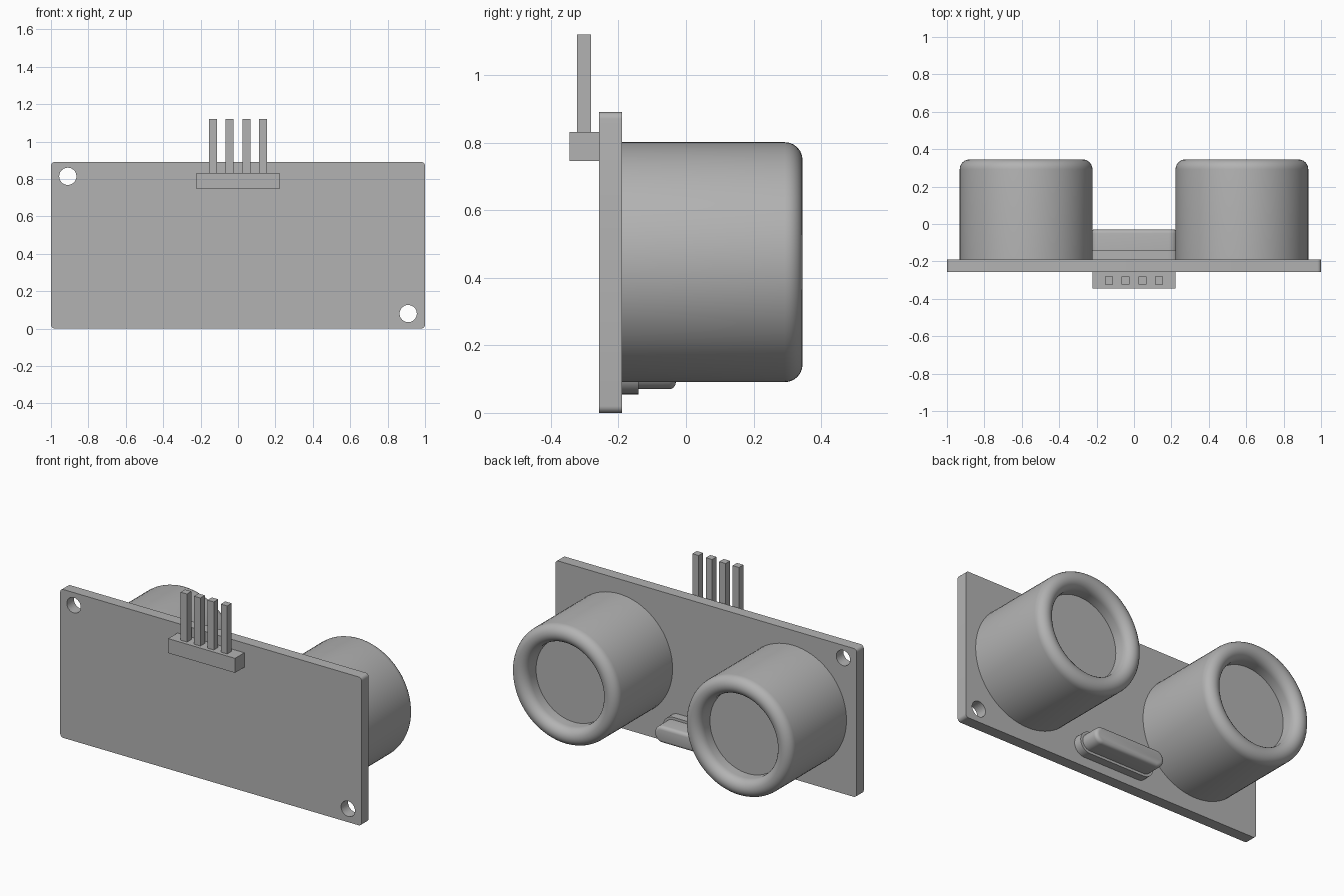
import bpy, bmesh, math
from mathutils import Matrix

cube = bpy.data.objects.get("Cube")
if cube:
    bpy.data.objects.remove(cube, do_unlink=True)

grey = bpy.data.materials.new("plain grey")
grey.use_nodes = True
COLOUR = (0.45, 0.45, 0.45, 1)
grey.diffuse_color = COLOUR
grey.node_tree.nodes["Principled BSDF"].inputs["Base Color"].default_value = COLOUR


def finish(bm, name, smooth=False):
    bmesh.ops.recalc_face_normals(bm, faces=bm.faces)
    mesh = bpy.data.meshes.new(name)
    bm.to_mesh(mesh)
    bm.free()
    mesh.materials.append(grey)
    obj = bpy.data.objects.new(name, mesh)
    bpy.context.collection.objects.link(obj)
    if smooth:
        bpy.ops.object.select_all(action='DESELECT')
        obj.select_set(True)
        bpy.context.view_layer.objects.active = obj
        bpy.ops.object.shade_smooth_by_angle(angle=math.radians(35))
    return obj


def box(name, x, y, z):
    """Box from (min, max) ranges."""
    bm = bmesh.new()
    size = [r[1] - r[0] for r in (x, y, z)]
    centre = [(r[1] + r[0]) / 2 for r in (x, y, z)]
    bmesh.ops.create_cube(bm, size=1, matrix=Matrix.Translation(centre) @ Matrix.Diagonal((*size, 1)))
    return finish(bm, name)


def rounded_slab(name, half_x, z, radius, y, steps, edge=0):
    """Rounded rectangle in XZ, extruded along y, with an optional rounded back edge."""
    bm = bmesh.new()
    corners = ((1, 1, 0), (-1, 1, 90), (-1, -1, 180), (1, -1, 270))
    mid, half_z = (z[0] + z[1]) / 2, (z[1] - z[0]) / 2
    ring = []
    for sx, sz, start in corners:
        for i in range(steps + 1):
            a = math.radians(start + 90 * i / steps)
            ring.append(bm.verts.new((sx * (half_x - radius) + radius * math.cos(a), y[0],
                                      mid + sz * (half_z - radius) + radius * math.sin(a))))
    bmesh.ops.remove_doubles(bm, verts=ring, dist=1e-5)
    face = bm.faces.new([v for v in ring if v.is_valid])
    out = bmesh.ops.extrude_face_region(bm, geom=[face], use_keep_orig=True)["geom"]
    moved = [g for g in out if isinstance(g, bmesh.types.BMVert)]
    bmesh.ops.translate(bm, verts=moved, vec=(0, y[1] - y[0], 0))
    if edge:
        rim = [e for e in bm.edges if all(v in moved for v in e.verts)]
        bmesh.ops.bevel(bm, geom=rim, offset=edge, segments=4, profile=0.5, affect='EDGES')
    return finish(bm, name, True)


# Circuit board with two mounting holes
BOARD_FRONT, BOARD_BACK = -0.257, -0.19
board = rounded_slab("circuit_board", 1, (0, 0.89), 0.02, (BOARD_FRONT, BOARD_BACK), 5)
for i, (x, z) in enumerate(((-0.91, 0.814), (0.91, 0.08))):
    bm = bmesh.new()
    bmesh.ops.create_cone(bm, cap_ends=True, segments=40, radius1=0.046, radius2=0.046, depth=0.3,
                          matrix=Matrix.Translation((x, -0.22, z)) @ Matrix.Rotation(math.pi / 2, 4, 'X'))
    cutter = finish(bm, f"hole_cutter_{i + 1}")
    cutter.hide_render = True
    cutter.hide_viewport = True
    cutter.display_type = 'WIRE'
    cut = board.modifiers.new("hole", 'BOOLEAN')
    cut.object = cutter
    cut.solver = 'EXACT'

# Two round transducers: a lathed can with a rolled rim and a recessed face
R_OUT, R_IN, BACK, FLOOR = 0.355, 0.25, 0.345, 0.24
roll = (R_OUT - R_IN) / 2
profile = [(0, BOARD_BACK), (R_OUT, BOARD_BACK)]
for i in range(13):
    a = math.pi * i / 12
    profile.append((R_OUT - roll + roll * math.cos(a), BACK - roll + roll * math.sin(a)))
profile += [(R_IN, FLOOR), (0, FLOOR)]
for side, x in (("left", 0.577), ("right", -0.577)):
    bm = bmesh.new()
    verts = [bm.verts.new((r, y, 0)) for r, y in profile]
    edges = [bm.edges.new(pair) for pair in zip(verts, verts[1:])]
    bmesh.ops.spin(bm, geom=verts + edges, cent=(0, 0, 0), axis=(0, 1, 0),
                   angle=2 * math.pi, steps=72)
    bmesh.ops.remove_doubles(bm, verts=bm.verts, dist=1e-4)
    bmesh.ops.translate(bm, verts=bm.verts, vec=(x, 0, 0.446))
    finish(bm, f"{side}_transducer", True)

# Crystal can: flange and body with rounded ends
rounded_slab("crystal_flange", 0.25, (0.055, 0.185), 0.065, (BOARD_BACK, -0.14), 10)
rounded_slab("crystal_body", 0.235, (0.07, 0.17), 0.05, (-0.14, -0.03), 10, 0.02)

# Pin header
box("header_block", (-0.222, 0.222), (-0.345, BOARD_FRONT), (0.745, 0.832))
for i in range(4):
    x = (i - 1.5) * 0.089
    box(f"header_pin_{i + 1}", (x - 0.021, x + 0.021), (-0.323, -0.281), (0.832, 1.12))
